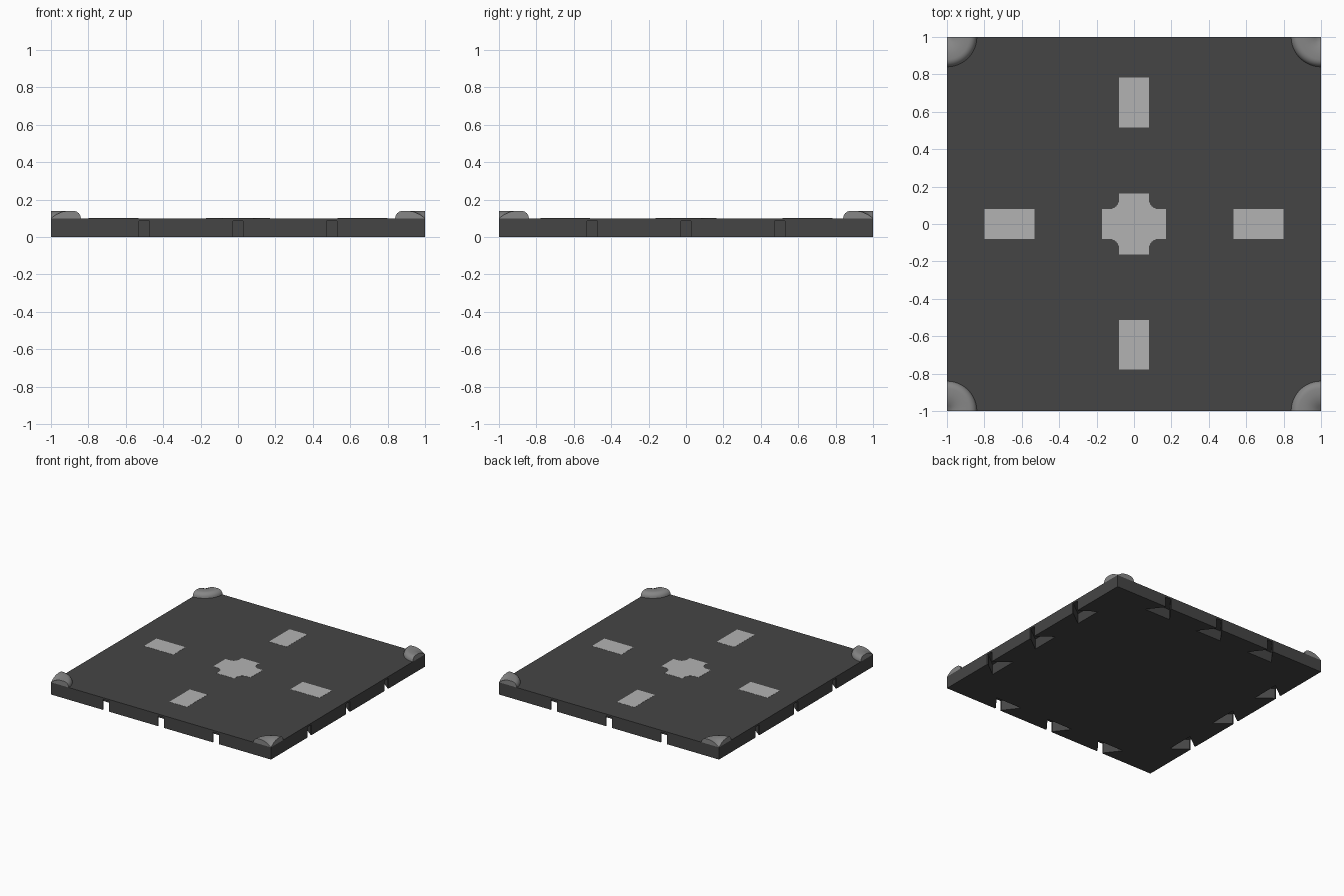
import bpy, bmesh
from math import cos, sin, pi, radians
from mathutils import Matrix

if "Cube" in bpy.data.objects:
    bpy.data.objects.remove(bpy.data.objects["Cube"])


def material(name, v):
    m = bpy.data.materials.new(name)
    m.diffuse_color = (v, v, v, 1)
    m.use_nodes = True
    m.node_tree.nodes["Principled BSDF"].inputs["Base Color"].default_value = m.diffuse_color
    return m


def add(name, bm, mat=None):
    bmesh.ops.recalc_face_normals(bm, faces=bm.faces)
    me = bpy.data.meshes.new(name)
    bm.to_mesh(me)
    bm.free()
    ob = bpy.data.objects.new(name, me)
    bpy.context.collection.objects.link(ob)
    if mat:
        me.materials.append(mat)
    return ob


def prism(bm, pts, z0, z1, m=Matrix()):
    """Extrude a plan outline from z0 to z1."""
    lo = [bm.verts.new(m @ Matrix.Translation((x, y, z0)).translation) for x, y in pts]
    hi = [bm.verts.new(m @ Matrix.Translation((x, y, z1)).translation) for x, y in pts]
    bm.faces.new(lo[::-1])
    bm.faces.new(hi)
    for i in range(len(pts)):
        j = (i + 1) % len(pts)
        bm.faces.new((lo[i], lo[j], hi[j], hi[i]))


dark = material("dark_grey", 0.06)
light = material("light_grey", 0.45)
mid = material("mid_grey", 0.24)

# base slab
bm = bmesh.new()
prism(bm, [(-1, -1), (1, -1), (1, 1), (-1, 1)], 0, 0.1)
slab = add("base_slab", bm, dark)

# flared clip slots along all four edges, open underneath
bm = bmesh.new()
slot = [(-0.028, -1.1), (0.028, -1.1), (0.028, -0.99), (0.12, -0.87), (-0.12, -0.87), (-0.028, -0.99)]
for side in range(4):
    for x in (-0.5, 0, 0.5):
        prism(bm, slot, -0.05, 0.085,
              Matrix.Rotation(side * pi / 2, 4, 'Z') @ Matrix.Translation((x, 0, 0)))
cutter = add("slot_cutter", bm, dark)
mod = slab.modifiers.new("slots", 'BOOLEAN')
mod.object, mod.operation, mod.solver = cutter, 'DIFFERENCE', 'EXACT'
bpy.context.view_layer.objects.active = slab
bpy.ops.object.modifier_apply(modifier="slots")
bpy.data.objects.remove(cutter)

# road dashes
TOP = 0.101
for name, cx, cy, hx, hy in (("left", -0.665, 0, 0.133, 0.08), ("right", 0.665, 0, 0.133, 0.08),
                             ("back", 0, 0.65, 0.08, 0.133), ("front", 0, -0.645, 0.08, 0.133)):
    bm = bmesh.new()
    prism(bm, [(cx - hx, cy - hy), (cx + hx, cy - hy), (cx + hx, cy + hy), (cx - hx, cy + hy)], 0.095, TOP)
    add(name + "_road_dash", bm, light)

# centre crossing with scooped inner corners
quarter = [(0.17, 0.08)] + [(0.13 - 0.05 * sin(a), 0.13 - 0.05 * cos(a))
                            for a in [i * pi / 12 for i in range(7)]] + [(0.08, 0.163)]
pts = quarter + [(-x, y) for x, y in quarter[::-1]]
pts += [(-x, -y) for x, y in quarter] + [(x, -y) for x, y in quarter[::-1]]
bm = bmesh.new()
prism(bm, pts, 0.095, TOP)
add("centre_crossing", bm, light)

# corner kerbs: quarter-turn rounded rings, dished to the corner
prof = [(0.0, 0.1), (0.03, 0.122), (0.06, 0.135), (0.09, 0.14), (0.12, 0.14)]
prof += [(0.12 + 0.04 * sin(a), 0.1 + 0.04 * cos(a)) for a in [i * pi / 12 for i in range(1, 7)]]
N = 12
for name, sx, sy in (("front_left", -1, -1), ("front_right", 1, -1), ("back_left", -1, 1), ("back_right", 1, 1)):
    bm = bmesh.new()
    rings = [[bm.verts.new((sx * (1 - r * cos(i * pi / 2 / N)), sy * (1 - r * sin(i * pi / 2 / N)), z))
              for r, z in prof] for i in range(N + 1)]
    for a, b in zip(rings, rings[1:]):
        for k in range(len(prof) - 1):
            bm.faces.new((a[k], b[k], b[k + 1], a[k + 1]))
    bm.faces.new(rings[0])
    bm.faces.new(rings[-1][::-1])
    bmesh.ops.remove_doubles(bm, verts=bm.verts, dist=1e-5)
    bmesh.ops.dissolve_degenerate(bm, edges=bm.edges, dist=1e-6)
    ob = add(name + "_kerb", bm, mid)
    bpy.ops.object.select_all(action='DESELECT')
    ob.select_set(True)
    bpy.context.view_layer.objects.active = ob
    bpy.ops.object.shade_smooth_by_angle(angle=radians(35))
